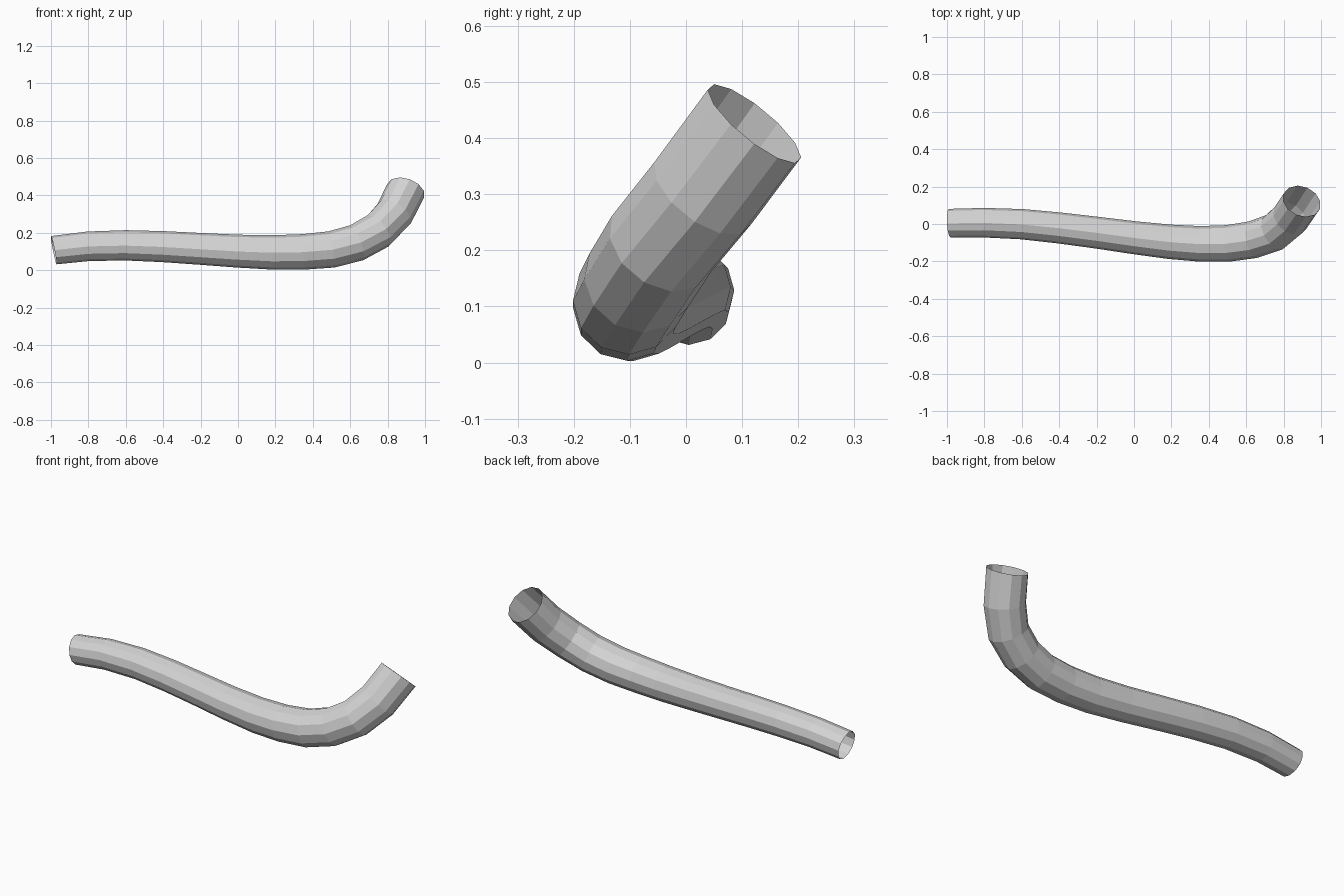
import bpy, bmesh, math
from mathutils import Vector

if "Cube" in bpy.data.objects:
    bpy.data.objects.remove(bpy.data.objects["Cube"])

SIDES = 12
# centre line stations: x, y, z, radius
PATH = [
    (-0.985, 0.004, 0.107, 0.077), (-0.80, 0.007, 0.128, 0.079),
    (-0.60, -0.001, 0.133, 0.081), (-0.40, -0.021, 0.126, 0.083),
    (-0.20, -0.046, 0.114, 0.085), (0.00, -0.073, 0.102, 0.088),
    (0.19, -0.095, 0.095, 0.092), (0.35, -0.106, 0.098, 0.095),
    (0.50, -0.104, 0.111, 0.098), (0.635, -0.084, 0.147, 0.100),
    (0.75, -0.044, 0.211, 0.102), (0.835, 0.030, 0.302, 0.104),
    (0.897, 0.122, 0.426, 0.105),
]

# single flat grey
grey = bpy.data.materials.new("pipe_grey")
grey.diffuse_color = (0.66, 0.66, 0.66, 1)
grey.use_nodes = True
grey.node_tree.nodes["Principled BSDF"].inputs["Base Color"].default_value = grey.diffuse_color

pts = [Vector(p[:3]) for p in PATH]
last = len(pts) - 1

# tangents: averaged along the run, set directly at the open ends
tangents = []
for i in range(len(pts)):
    a = (pts[i] - pts[max(i - 1, 0)]).normalized()
    b = (pts[min(i + 1, last)] - pts[i]).normalized()
    tangents.append((a + b).normalized())
tangents[0] = Vector((1, 0.06, 0.2)).normalized()
tangents[last] = Vector((0.37, 0.82, 1)).normalized()

# rings swept with a twist-free frame
bm = bmesh.new()
rings = []
up = Vector((0, 0, 1))
for p, t, spec in zip(pts, tangents, PATH):
    up = (up - t * up.dot(t)).normalized()
    side = t.cross(up)
    ring = []
    for k in range(SIDES):
        a = 2 * math.pi * k / SIDES
        ring.append(bm.verts.new(p + (up * math.cos(a) + side * math.sin(a)) * spec[3]))
    rings.append(ring)

# open-ended pipe wall
for r0, r1 in zip(rings, rings[1:]):
    for k in range(SIDES):
        j = (k + 1) % SIDES
        bm.faces.new((r0[k], r0[j], r1[j], r1[k]))
bmesh.ops.recalc_face_normals(bm, faces=bm.faces)

mesh = bpy.data.meshes.new("bent_pipe")
bm.to_mesh(mesh)
bm.free()
mesh.materials.append(grey)
pipe = bpy.data.objects.new("bent_pipe", mesh)
bpy.context.collection.objects.link(pipe)
